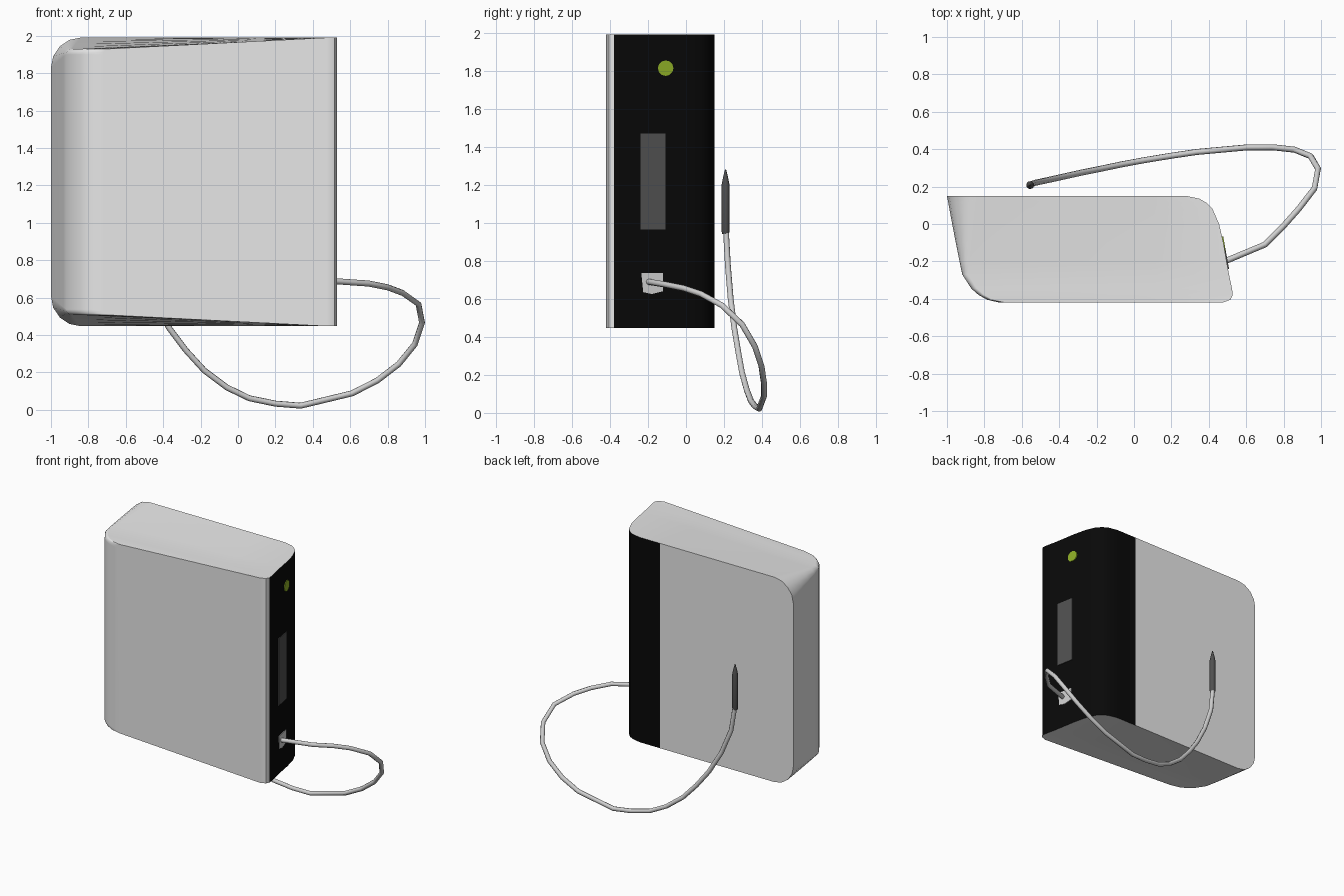
import bpy, bmesh, math

cube = bpy.data.objects.get("Cube")
if cube:
    bpy.data.objects.remove(cube, do_unlink=True)


def material(name, color):
    m = bpy.data.materials.new(name)
    m.use_nodes = True
    m.diffuse_color = (*color, 1)
    m.node_tree.nodes["Principled BSDF"].inputs["Base Color"].default_value = (*color, 1)
    return m


white = material("off white", (0.8, 0.8, 0.8))
light_grey = material("light grey", (0.62, 0.62, 0.62))
black = material("black", (0.0025, 0.0025, 0.0025))
dark_grey = material("dark grey", (0.08, 0.08, 0.08))
green = material("green", (0.27, 0.42, 0.02))


def finish(name, bm, mats, angle=None):
    bmesh.ops.recalc_face_normals(bm, faces=bm.faces)
    mesh = bpy.data.meshes.new(name)
    bm.to_mesh(mesh)
    bm.free()
    for m in mats:
        mesh.materials.append(m)
    obj = bpy.data.objects.new(name, mesh)
    bpy.context.collection.objects.link(obj)
    if angle:
        bpy.ops.object.select_all(action="DESELECT")
        obj.select_set(True)
        bpy.context.view_layer.objects.active = obj
        bpy.ops.object.shade_smooth_by_angle(angle=math.radians(angle))
    return obj


# Body: sections from back to front, each (y, left x, right x)
SECTIONS = [(.15, -1, .28), (.135, -.997, .35), (.115, -.993, .385),
            (.08, -.987, .42), (0, -.972, .455), (-.1, -.953, .478),
            (-.2, -.933, .495), (-.27, -.918, .508), (-.345, -.87, .524),
            (-.38, -.83, .528), (-.405, -.785, .515), (-.42, -.72, .475)]
TOP, BOTTOM, STEPS = 1.99, 0.447, 4
MID = (TOP + BOTTOM) / 2
PANEL_EDGE = .11


def section(y, left, right):
    """Upright outline with rounded corners on one side only."""
    t = min(1, (.15 - y) / .42)
    radius = .16 - .13 * t
    half = (TOP - BOTTOM) / 2
    low = half - .06 * t
    corner = []
    for i in range(STEPS + 1):
        a = math.pi / 2 * i / STEPS
        corner.append((left + radius * (1 - math.sin(a)),
                       low - radius * (1 - math.cos(a))))
    corner.reverse()
    corner = sorted(corner, reverse=True)
    share = (right - PANEL_EDGE) / (right - corner[0][0])
    upper = [(right, half), (PANEL_EDGE, half + (low - half) * share)] + corner
    ring = upper + [(x, -z) for x, z in reversed(upper)]
    return [(x, y, MID + z) for x, z in ring]


bm = bmesh.new()
rings = [[bm.verts.new(p) for p in section(*s)] for s in SECTIONS]
count = len(rings[0])
for k, (a, b) in enumerate(zip(rings, rings[1:])):
    for i in range(count):
        j = (i + 1) % count
        face = bm.faces.new((a[i], a[j], b[j], b[i]))
        # The closing strip of each ring is the control panel side
        if i == count - 1 and SECTIONS[k + 1][0] > -.39:
            face.material_index = 1
# The panel wraps onto the back
back = rings[0]
bm.faces.new((back[0], back[1], back[-2], back[-1])).material_index = 1
bm.faces.new(back[1:-1])
bm.faces.new(rings[-1])
body = finish("body", bm, [white, black], 35)
body.modifiers.new("flat large faces", "WEIGHTED_NORMAL").keep_sharp = True


# Panel details: thin plates following the slanted panel
def plate(name, outline, mat):
    bm = bmesh.new()
    surface = lambda y: .478 - (y + .1) * .18
    inner = [bm.verts.new((surface(y) - .002, y, z)) for y, z in outline]
    outer = [bm.verts.new((surface(y) + .005, y, z)) for y, z in outline]
    bm.faces.new(inner)
    bm.faces.new(outer)
    for i in range(len(outline)):
        j = (i + 1) % len(outline)
        bm.faces.new((inner[i], inner[j], outer[j], outer[i]))
    finish(name, bm, [mat])


plate("display", [(-.24, .965), (-.107, .965), (-.107, 1.47), (-.24, 1.47)], dark_grey)
plate("socket", [(-.235, .735), (-.12, .735), (-.12, .64), (-.18, .625), (-.225, .635)],
      light_grey)
plate("indicator_light", [(-.107 + .041 * math.cos(i * math.pi / 6),
                           1.813 + .041 * math.sin(i * math.pi / 6)) for i in range(12)], green)

# Cable: looped tube from the socket to the probe
PATH = [(.485, -.2, .69), (.7, -.11, .675), (.8, -.01, .655), (.88, .08, .625),
        (.965, .19, .565), (.984, .295, .465), (.945, .362, .35), (.86, .397, .245),
        (.745, .41, .157), (.61, .41, .088), (.335, .385, .022), (.2, .365, .033),
        (.06, .342, .062), (-.06, .32, .12), (-.18, .295, .21), (-.28, .275, .32),
        (-.37, .255, .44), (-.46, .235, .6), (-.53, .22, .78), (-.555, .21, .96)]
curve = bpy.data.curves.new("cable", "CURVE")
curve.dimensions = "3D"
curve.bevel_depth = .016
curve.bevel_resolution = 2
curve.use_fill_caps = True
spline = curve.splines.new("POLY")
spline.points.add(len(PATH) - 1)
for point, co in zip(spline.points, PATH):
    point.co = (*co, 1)
spline.use_smooth = True
curve.materials.append(light_grey)
cable = bpy.data.objects.new("cable", curve)
bpy.context.collection.objects.link(cable)

# Probe: turned pin with a pointed tip
bm = bmesh.new()
SIDES = 12
rows = []
for r, z in [(.017, .94), (.021, .955), (.021, 1.2), (.014, 1.235), (.003, 1.28)]:
    rows.append([bm.verts.new((-.555 + r * math.cos(2 * math.pi * i / SIDES),
                               .208 + r * math.sin(2 * math.pi * i / SIDES), z))
                 for i in range(SIDES)])
for a, b in zip(rows, rows[1:]):
    for i in range(SIDES):
        j = (i + 1) % SIDES
        bm.faces.new((a[i], a[j], b[j], b[i]))
bm.faces.new(rows[0])
bm.faces.new(rows[-1])
finish("probe", bm, [dark_grey], 40)
